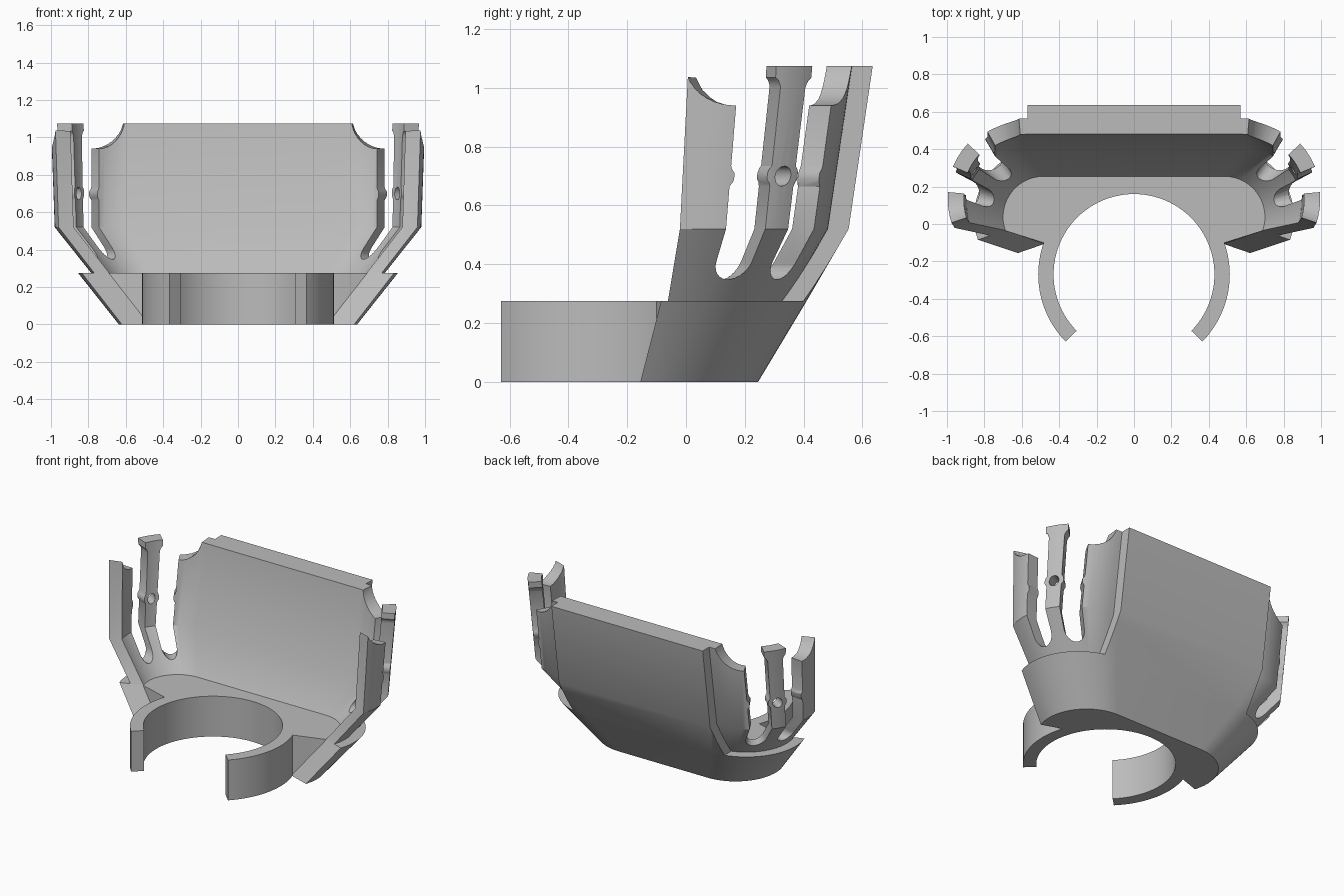
import bpy, bmesh, math
from math import sin, cos, radians

if "Cube" in bpy.data.objects:
    bpy.data.objects.remove(bpy.data.objects["Cube"])

grey = bpy.data.materials.new("plain grey")
grey.diffuse_color = (0.5, 0.5, 0.5, 1)
grey.use_nodes = True
grey.node_tree.nodes["Principled BSDF"].inputs["Base Color"].default_value = grey.diffuse_color

# Corner arc by height: z, centre x, centre y, radius of the thick outer skin
LEVELS = [(0, .335, -.057, .302), (.275, .482, .037, .373),
          (.52, .60, .103, .45), (1.075, .58, .145, .49)]
STEP, WALL, FLOOR, KINK, TOP, END = .07, .155, .275, .52, 1.075, -19


def arc_point(u, z, inset, side=1):
    """Point on the flared corner at angle u, height z, set in from the outer skin."""
    zc = min(max(z, 0), TOP)
    for a, b in zip(LEVELS, LEVELS[1:]):
        if zc <= b[0]:
            t = (zc - a[0]) / (b[0] - a[0])
            cx, cy, r = (p + (q - p) * t for p, q in zip(a[1:], b[1:]))
            break
    r -= inset
    return (side * (cx + r * cos(radians(u))), cy + r * sin(radians(u)), z)


def skin(name, rings, material=True):
    """Closed solid through matching rings of points."""
    bm = bmesh.new()
    vs = [[bm.verts.new(p) for p in ring] for ring in rings]
    n = len(vs[0])
    for lo, hi in zip(vs, vs[1:]):
        for i in range(n):
            j = (i + 1) % n
            bm.faces.new((lo[i], lo[j], hi[j], hi[i]))
    bm.faces.new(vs[0][::-1])
    bm.faces.new(vs[-1])
    bmesh.ops.recalc_face_normals(bm, faces=bm.faces)
    me = bpy.data.meshes.new(name)
    bm.to_mesh(me)
    bm.free()
    ob = bpy.data.objects.new(name, me)
    bpy.context.collection.objects.link(ob)
    if material:
        me.materials.append(grey)
    return ob


def cut(ob, cutters):
    for c in cutters:
        m = ob.modifiers.new("cut", 'BOOLEAN')
        m.operation, m.solver, m.object = 'DIFFERENCE', 'EXACT', c
    bpy.context.view_layer.objects.active = ob
    for m in list(ob.modifiers):
        bpy.ops.object.modifier_apply(modifier=m.name)
    for c in cutters:
        bpy.data.objects.remove(c)


ANGLES = [END + (90 - END) * i / 24 for i in range(25)]


def outer(z, inset):
    """Plan curve from the right end round the back to the left end."""
    return ([arc_point(u, z, inset) for u in ANGLES]
            + [arc_point(u, z, inset, -1) for u in reversed(ANGLES)])


def shell(name, out_inset, in_inset):
    return skin(name, [outer(z, out_inset) + outer(z, in_inset)[::-1]
                       for z in (FLOOR, KINK, TOP)])


def wall_cutter(name, outline, side):
    """Cutter from an outline in angle and height, passing radially through the wall."""
    return skin(name, [[arc_point(u, z, d, side) for u, z in outline]
                       for d in (-.06, .27)], False)


# Slot outline: scooped shoulder, snap bumps, round bottom, flared finger head
def slot(width):
    arc = [radians(90 * i / 10) for i in range(11)]
    pts = [(5 - width, 1.2)]
    pts += [(5 - width * cos(a), 1.1 - .16 * sin(a)) for a in arc]
    pts += [(5, .735), (7, .71), (7, .69), (5, .665), (5, KINK)]
    pts += [(15.5 - 10.5 * cos(math.pi * i / 14), .41 - .062 * sin(math.pi * i / 14))
            for i in range(15)]
    pts += [(26, KINK), (26, .665), (24, .69), (24, .71), (26, .735),
            (26, 1.0), (25, 1.02), (23, 1.035), (23, 1.2)]
    return pts


# Upright wall with fingers
wall = shell("finger_wall", STEP, WALL)
tools = []
for s in (1, -1):
    tools.append(wall_cutter("front_slot", slot(26), s))
    tools.append(wall_cutter("rear_slot", [(66 - u, z) for u, z in slot(24.5)], s))
    hole = [(33 + 4.6 * cos(math.tau * i / 20), .7 + .034 * sin(math.tau * i / 20))
            for i in range(20)]
    tools.append(wall_cutter("finger_hole", hole, s))
cut(wall, tools)

# Thicker back panel, trimmed at both sides
panel = shell("back_panel", 0, STEP + .03)
bm = bmesh.new()
bm.from_mesh(panel.data)
for s in (1, -1):
    geom = bm.verts[:] + bm.edges[:] + bm.faces[:]
    cutg = bmesh.ops.bisect_plane(bm, geom=geom, plane_co=(s * .57, 0, 0),
                                  plane_no=(s, 0, 0), clear_outer=True)['geom_cut']
    bmesh.ops.holes_fill(bm, edges=[e for e in cutg if isinstance(e, bmesh.types.BMEdge)])
bmesh.ops.recalc_face_normals(bm, faces=bm.faces)
bm.to_mesh(panel.data)
bm.free()


# Flared base with a bore for the ring
def base_ring(z):
    inner = [arc_point(END, z, WALL - .003, s) for s in (-1, 1)]
    return outer(z, 0) + [inner[0], (-.46, -.108, z), (.46, -.108, z), inner[1]]


base = skin("base", [base_ring(0), base_ring(FLOOR)])
CY = -.27
bore = skin("bore", [[(.44 * cos(math.tau * i / 96), CY + .44 * sin(math.tau * i / 96), z)
                      for i in range(96)] for z in (-.1, .4)], False)
cut(base, [bore])

# Open clamp ring
sweep = [radians(-44.5 + 269 * i / 72) for i in range(73)]
plan = [(.512 * cos(a), CY + .512 * sin(a)) for a in sweep]
plan += [(.43 * cos(a), CY + .43 * sin(a)) for a in reversed(sweep)]
ring = skin("clamp_ring", [[(x, y, z) for x, y in plan] for z in (0, FLOOR)])

for ob in (wall, panel, base, ring):
    bpy.ops.object.select_all(action='DESELECT')
    ob.select_set(True)
    bpy.context.view_layer.objects.active = ob
    bpy.ops.object.shade_smooth_by_angle(angle=radians(30))
